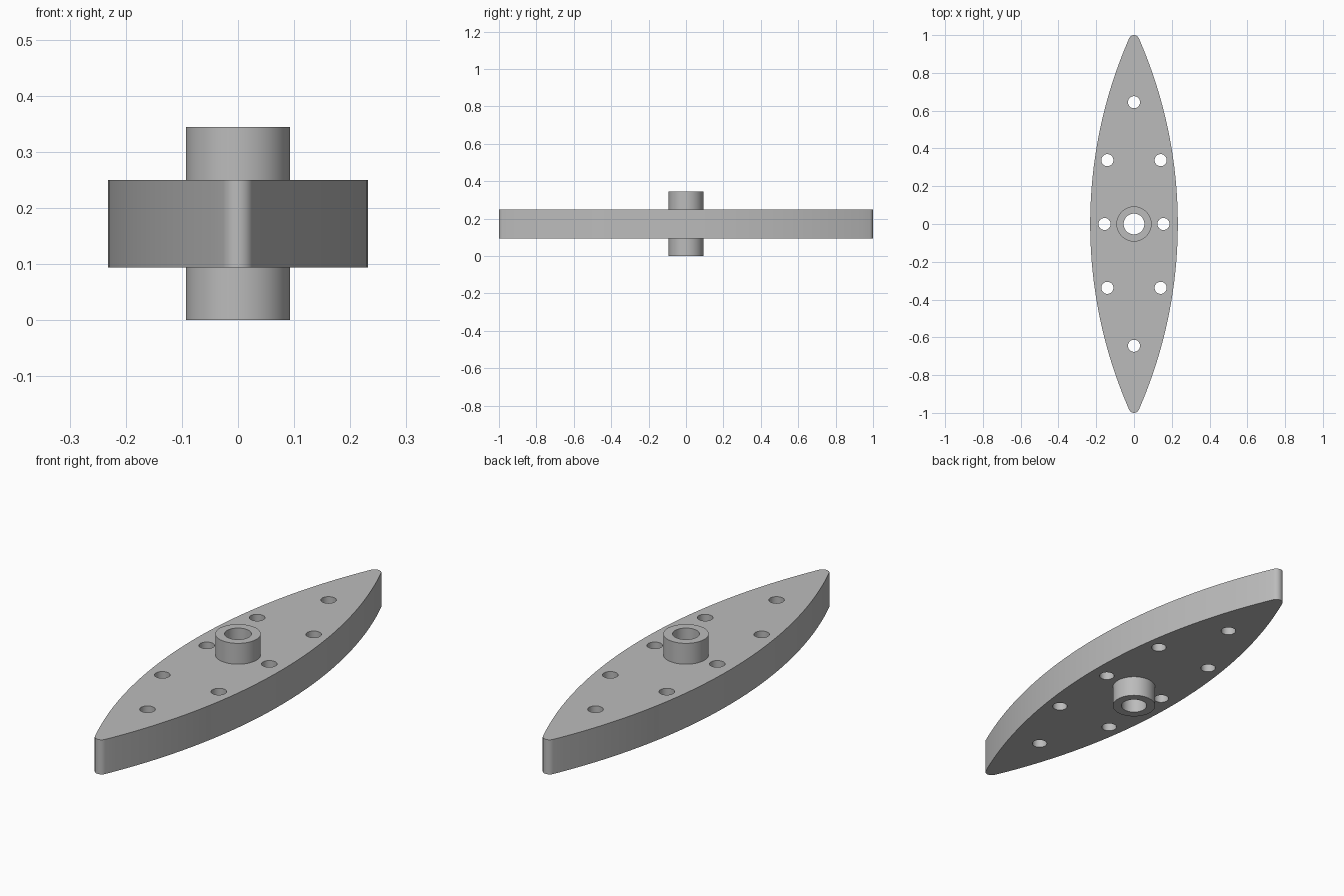
import bpy, bmesh, math

cube = bpy.data.objects.get("Cube")
if cube:
    bpy.data.objects.remove(cube, do_unlink=True)

HALF_WIDTH, TIP_RADIUS = 0.232, 0.028
PLATE_BOTTOM, PLATE_TOP, HUB_TOP = 0.094, 0.25, 0.344
HUB_RADIUS, BORE_RADIUS, HOLE_RADIUS = 0.093, 0.055, 0.032

grey = bpy.data.materials.new("plain grey")
grey.use_nodes = True
colour = (0.5, 0.5, 0.5, 1)
grey.diffuse_color = colour
grey.node_tree.nodes["Principled BSDF"].inputs["Base Color"].default_value = colour


def prism(name, outline, bottom, top):
    """Extrude a closed xy outline between two heights."""
    bm = bmesh.new()
    face = bm.faces.new([bm.verts.new((x, y, bottom)) for x, y in outline])
    grown = bmesh.ops.extrude_face_region(bm, geom=[face])["geom"]
    moved = [v for v in grown if isinstance(v, bmesh.types.BMVert)]
    bmesh.ops.translate(bm, vec=(0, 0, top - bottom), verts=moved)
    bmesh.ops.recalc_face_normals(bm, faces=bm.faces)
    mesh = bpy.data.meshes.new(name)
    bm.to_mesh(mesh)
    bm.free()
    mesh.materials.append(grey)
    obj = bpy.data.objects.new(name, mesh)
    bpy.context.collection.objects.link(obj)
    return obj


def arc(cx, cy, radius, start, end, steps):
    angles = [start + (end - start) * i / steps for i in range(steps + 1)]
    return [(cx + radius * math.cos(a), cy + radius * math.sin(a)) for a in angles]


def circle(cx, cy, radius, sides):
    return arc(cx, cy, radius, 0, math.tau, sides)[:-1]


def combine(target, tool, operation):
    """Apply a boolean and discard the tool."""
    mod = target.modifiers.new(operation.title(), "BOOLEAN")
    mod.operation, mod.solver, mod.object = operation, "EXACT", tool
    bpy.context.view_layer.objects.active = target
    bpy.ops.object.modifier_apply(modifier=mod.name)
    bpy.data.objects.remove(tool, do_unlink=True)


# Lens outline: two large side arcs tangent to the small rounded tips
tip_y = 1 - TIP_RADIUS
side_radius = (tip_y**2 + HALF_WIDTH**2 - TIP_RADIUS**2) / (2 * (HALF_WIDTH - TIP_RADIUS))
side_x = HALF_WIDTH - side_radius
lean = math.atan2(tip_y, -side_x)
right_side = arc(side_x, 0, side_radius, -lean, lean, 40)
back_tip = arc(0, tip_y, TIP_RADIUS, lean, math.pi - lean, 12)[1:-1]
half = right_side + back_tip
body = prism("lens_plate_with_hub", half + [(-x, -y) for x, y in half],
             PLATE_BOTTOM, PLATE_TOP)

# Central hub through the plate
combine(body, prism("hub", circle(0, 0, HUB_RADIUS, 64), 0, HUB_TOP), "UNION")

# Bore and the ring of eight through holes
holes = [(0, 0.645), (0, -0.645), (0.156, 0), (-0.156, 0)]
holes += [(sx * 0.141, sy * 0.338) for sx in (-1, 1) for sy in (-1, 1)]
combine(body, prism("bore", circle(0, 0, BORE_RADIUS, 48), -0.1, 0.5), "DIFFERENCE")
for x, y in holes:
    combine(body, prism("hole", circle(x, y, HOLE_RADIUS, 32), -0.1, 0.5), "DIFFERENCE")

bpy.ops.object.select_all(action="DESELECT")
body.select_set(True)
bpy.context.view_layer.objects.active = body
bpy.ops.object.shade_smooth_by_angle(angle=math.radians(30))
